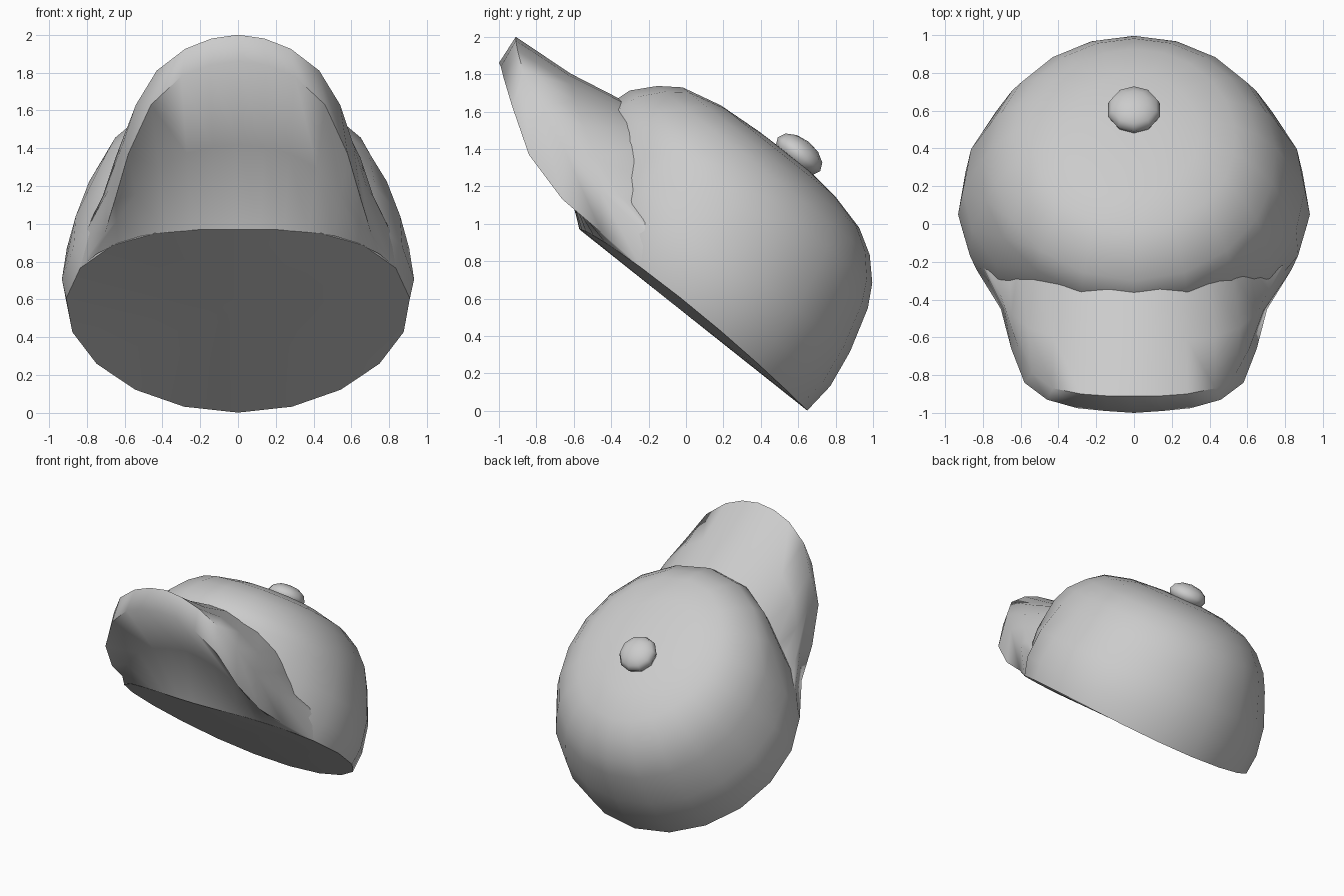
import bpy, bmesh, math
from mathutils import Vector

if "Cube" in bpy.data.objects:
    bpy.data.objects.remove(bpy.data.objects["Cube"])

TILT = math.atan2(0.62, 0.78)
N = Vector((0, math.sin(TILT), math.cos(TILT)))    # crown axis
T = Vector((0, math.cos(TILT), -math.sin(TILT)))   # towards the back
C = Vector((0, 0.04, 0.485)) - 0.13 * T            # centre of the opening
SIDES = 20


def finish(bm, name, angle):
    bmesh.ops.recalc_face_normals(bm, faces=bm.faces)
    mesh = bpy.data.meshes.new(name)
    bm.to_mesh(mesh)
    bm.free()
    obj = bpy.data.objects.new(name, mesh)
    bpy.context.collection.objects.link(obj)
    bpy.ops.object.select_all(action='DESELECT')
    obj.select_set(True)
    bpy.context.view_layer.objects.active = obj
    bpy.ops.object.shade_smooth_by_angle(angle=math.radians(angle))
    return obj


def bridge(bm, a, b, closed=False):
    n = len(a)
    for i in range(n if closed else n - 1):
        j = (i + 1) % n
        bm.faces.new((a[i], a[j], b[j], b[i]))


def crown_point(ring, a):
    """Point on a crown ring; angle a is measured from the front."""
    v, back, front, power = ring
    r = back + (front - back) * ((1 + math.cos(a)) / 2) ** power
    lift = 0.05 * math.sin(a) ** 2 if v == 0 else 0
    p = C - T * r * math.cos(a) + N * (v + lift)
    p.x = (1.02 if v < 0.5 else 0.97) * r * math.sin(a)
    return p


# Crown: rings of (height, back radius, front radius, front falloff)
rings = [(0.0, 0.907, 0.65, 4), (0.18, 0.922, 0.78, 4), (0.39, 0.89, 0.87, 3),
         (0.63, 0.82, 0.94, 3), (0.75, 0.755, 0.90, 3), (0.86, 0.65, 0.80, 3),
         (0.938, 0.517, 0.69, 2.5), (0.99, 0.31, 0.47, 2), (1.008, 0.14, 0.22, 2)]
bm = bmesh.new()
loops = [[bm.verts.new(crown_point(ring, 2 * math.pi * i / SIDES)) for i in range(SIDES)]
         for ring in rings]
for a, b in zip(loops, loops[1:]):
    bridge(bm, a, b, True)
for loop, height in ((loops[0], 0.0), (loops[-1], 1.012)):
    tip = bm.verts.new(C + N * height)
    for i in range(SIDES):
        bm.faces.new((loop[i], loop[(i + 1) % SIDES], tip))
finish(bm, "crown", 50)

# Brim: half stations of root, top edge and lower edge, mirrored in x
half = [((0, -.38, 1.68), (0, -.91, 2.0), (0, -1.0, 1.86)),
        ((.15, -.38, 1.67), (.14, -.91, 1.98), (.15, -.99, 1.84)),
        ((.28, -.375, 1.63), (.28, -.90, 1.925), (.30, -.975, 1.78)),
        ((.43, -.365, 1.57), (.43, -.87, 1.81), (.46, -.93, 1.63)),
        ((.58, -.35, 1.46), (.54, -.79, 1.63), (.58, -.84, 1.37)),
        ((.68, -.32, 1.29), (.61, -.66, 1.42), (.65, -.66, 1.13)),
        ((.74, -.26, 1.12), (.685, -.46, 1.18), (.705, -.45, .95)),
        ((.80, -.16, .98), (.81, -.21, .95), None)]
LAST = len(half) - 1
bm = bmesh.new()
rows = [[] for _ in range(6)]
for k in range(-LAST, LAST + 1):
    n = abs(k)
    root, top = (Vector(p) for p in half[n][:2])
    rim = crown_point(rings[0], math.radians(72 * n / LAST))
    low = Vector(half[n][2]) if half[n][2] else rim.copy()
    buried = root + Vector((-0.1 * root.x, 0.1, -0.05))
    middle = root.lerp(top, 0.45) - Vector((0, 0, 0.02 if n < 5 else 0))
    under = low.lerp(rim, 0.5)
    under.y += 0.13 * max(0, 1 - n / 6)
    # the underside ends on the rim of the crown
    for row, p in zip(rows, (buried, middle, top, low, under, rim)):
        row.append(bm.verts.new((p.x if k >= 0 else -p.x, p.y, p.z)))
for a, b in zip(rows, rows[1:]):
    bridge(bm, a, b)
bmesh.ops.remove_doubles(bm, verts=bm.verts, dist=0.0005)
finish(bm, "brim", 75)

# Button on top of the crown
bm = bmesh.new()
bmesh.ops.create_uvsphere(bm, u_segments=10, v_segments=6, radius=1)
button = finish(bm, "top_button", 60)
button.scale = (0.145, 0.145, 0.085)
button.rotation_euler = (-TILT, 0, 0)
button.location = C + T * 0.02 + N * 1.045
